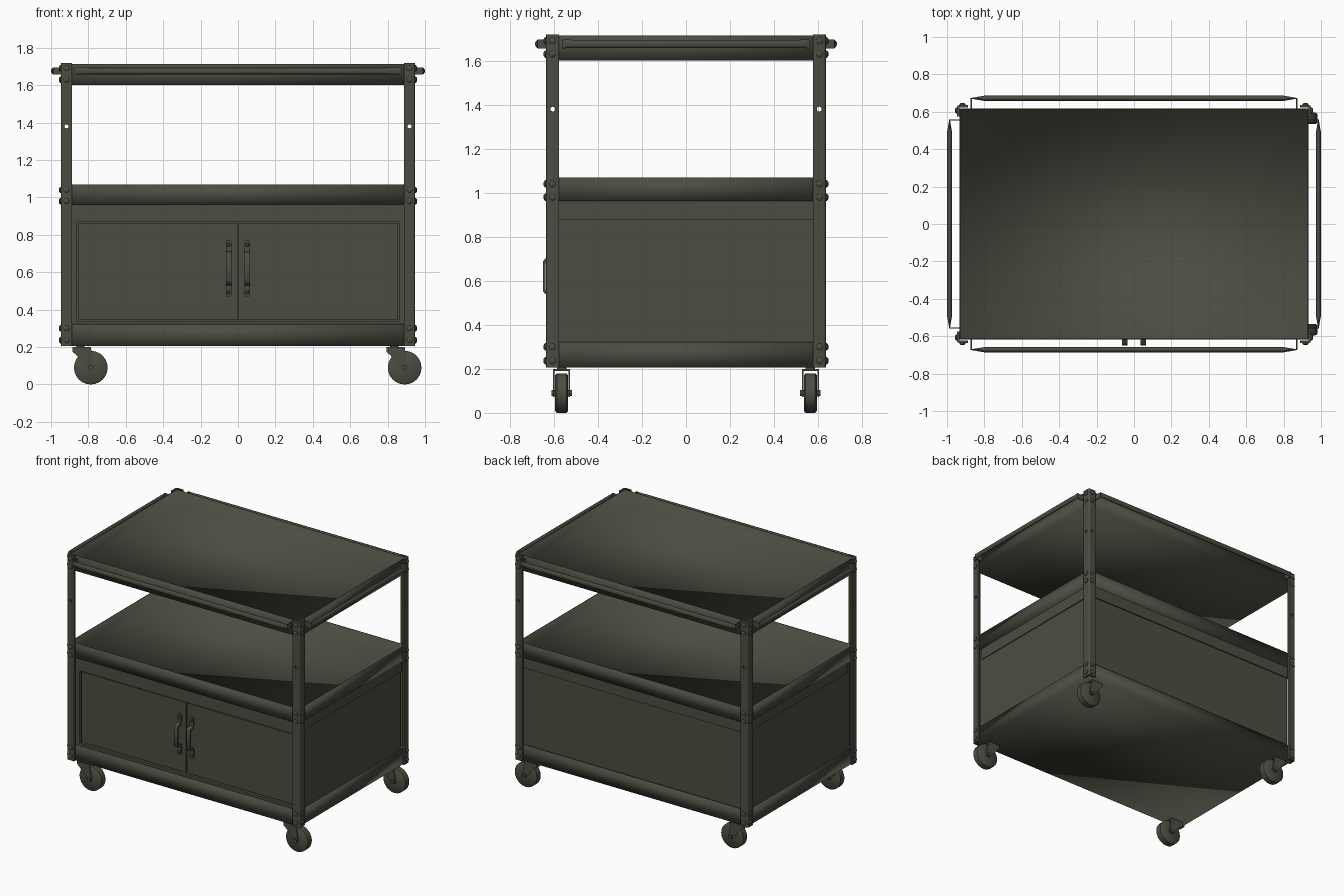
import bpy, bmesh, math
from mathutils import Matrix, Vector

if "Cube" in bpy.data.objects:
    bpy.data.objects.remove(bpy.data.objects["Cube"], do_unlink=True)

paint = bpy.data.materials.new("dark_olive_paint")
paint.use_nodes = True
COLOR = (0.075, 0.073, 0.055, 1)
paint.diffuse_color = COLOR
paint.node_tree.nodes["Principled BSDF"].inputs["Base Color"].default_value = COLOR


def finish(name, bm, smooth=None):
    """Turn a bmesh into a painted object; smooth is an angle in degrees."""
    bmesh.ops.recalc_face_normals(bm, faces=bm.faces)
    me = bpy.data.meshes.new(name)
    bm.to_mesh(me)
    bm.free()
    me.materials.append(paint)
    ob = bpy.data.objects.new(name, me)
    bpy.context.collection.objects.link(ob)
    if smooth:
        bpy.ops.object.select_all(action='DESELECT')
        ob.select_set(True)
        bpy.context.view_layer.objects.active = ob
        bpy.ops.object.shade_smooth_by_angle(angle=math.radians(smooth))
    return ob


def add_box(bm, lo, hi):
    lo, hi = Vector(lo), Vector(hi)
    size = hi - lo
    m = Matrix.Translation((lo + hi) / 2) @ Matrix.Diagonal((*size, 1))
    bmesh.ops.create_cube(bm, size=1, matrix=m)


def box(name, lo, hi):
    bm = bmesh.new()
    add_box(bm, lo, hi)
    return finish(name, bm)


def add_cylinder(bm, center, axis, r1, r2, depth, sides=16):
    turn = Vector((0, 0, 1)).rotation_difference(Vector(axis)).to_matrix().to_4x4()
    bmesh.ops.create_cone(bm, cap_ends=True, segments=sides, radius1=r1, radius2=r2,
                          depth=depth, matrix=Matrix.Translation(center) @ turn)


def add_prism(bm, points, offset):
    """Extrude a closed outline of 3D points along offset."""
    face = bm.faces.new([bm.verts.new(p) for p in points])
    new = bmesh.ops.extrude_face_region(bm, geom=[face])["geom"]
    bmesh.ops.translate(bm, vec=offset, verts=[v for v in new if isinstance(v, bmesh.types.BMVert)])


# Open sheet-metal pans: upright lips around a floor at the bottom, soft shading
def tray(name, z0, z1):
    bm = bmesh.new()
    add_box(bm, (-0.932, -0.618, z0), (0.932, 0.618, z1))
    bmesh.ops.recalc_face_normals(bm, faces=bm.faces)
    top = max(bm.faces, key=lambda f: f.calc_center_median().z)
    for thickness in (0.007, 0.0005):
        bmesh.ops.inset_region(bm, faces=[top], thickness=thickness)
    bmesh.ops.translate(bm, verts=top.verts, vec=(0, 0, z0 + 0.008 - z1))
    finish(name, bm, 180)


tray("top_tray", 1.6, 1.714)
tray("middle_tray", 0.963, 1.07)
tray("bottom_tray", 0.207, 0.323)

# Cabinet body with an upper band and a door frame
box("cabinet_body", (-0.905, -0.585, 0.22), (0.905, 0.595, 0.965))
box("cabinet_upper_band", (-0.912, -0.58, 0.878), (0.912, 0.603, 0.966))
bm = bmesh.new()
add_box(bm, (-0.905, -0.607, 0.868), (0.905, -0.58, 0.966))
add_box(bm, (-0.905, -0.607, 0.3), (0.905, -0.58, 0.338))
for s in (-1, 1):
    xs = sorted((s * 0.862, s * 0.905))
    add_box(bm, (xs[0], -0.607, 0.338), (xs[1], -0.58, 0.868))
finish("door_frame", bm)

# Doors with bowed pulls
for s, side in ((1, "left"), (-1, "right")):
    xs = sorted((s * 0.004, s * 0.854))
    box(side + "_door", (xs[0], -0.6, 0.346), (xs[1], -0.58, 0.861))
    bm = bmesh.new()
    hx = s * 0.05
    outer = [(0.53, -0.608), (0.54, -0.64), (0.553, -0.65)]
    inner = [(0.562, -0.638), (0.554, -0.63), (0.546, -0.6)]
    half = lambda pts: [(1.24 - z, y) for z, y in reversed(pts)]
    outline = outer + half(outer) + half(inner) + inner
    add_prism(bm, [(hx - 0.014, y, z) for z, y in outline], (0.028, 0, 0))
    for d in (-1, 1):
        z = 0.62 + d * 0.115
        add_box(bm, (hx - 0.015, -0.612, z - 0.025), (hx + 0.015, -0.598, z + 0.025))
        add_cylinder(bm, (hx, -0.605, z + d * 0.023), (0, -1, 0), 0.015, 0.015, 0.014)
        add_cylinder(bm, (hx, -0.615, z + d * 0.012), (0, -1, 0), 0.011, 0.006, 0.01)
    finish(side + "_door_pull", bm, 40)

# Hole cutters shared by the legs
cutters = []
for name, axis in (("hole_cutter_x", (1, 0, 0)), ("hole_cutter_y", (0, 1, 0))):
    bm = bmesh.new()
    for s in (-1, 1):
        c = (0, s * 0.605, 1.38) if axis[0] else (s * 0.917, 0, 1.38)
        add_cylinder(bm, c, axis, 0.011, 0.011, 3, 12)
    cutters.append(finish(name, bm))

# Angle-iron legs with a rounded corner and domed bolts
X, Y, T, W, R = 0.947, 0.636, 0.014, 0.06, 0.014
for sx, xname in ((1, "left"), (-1, "right")):
    for sy, yname in ((-1, "front"), (1, "back")):
        label = yname + "_" + xname
        arc = [math.radians(90 - 22.5 * i) for i in range(5)]
        corner = [(X - R + R * math.cos(a), Y - R + R * math.sin(a)) for a in arc]
        profile = [(X - W, Y), *corner, (X, Y - W), (X - T, Y - W), (X - T, Y - T), (X - W, Y - T)]
        bm = bmesh.new()
        add_prism(bm, [(sx * x, sy * y, 0.207) for x, y in profile], (0, 0, 1.511))
        leg = finish(label + "_leg", bm, 40)
        for c in cutters:
            mod = leg.modifiers.new("hole", 'BOOLEAN')
            mod.operation, mod.object, mod.solver = 'DIFFERENCE', c, 'EXACT'
        dg = bpy.context.evaluated_depsgraph_get()
        cut = bpy.data.meshes.new_from_object(leg.evaluated_get(dg))
        leg.modifiers.clear()
        leg.data = cut

        bm = bmesh.new()
        for z in (0.237, 0.3, 0.98, 1.04, 1.63, 1.69):
            for c, a in (((sx * 0.917, sy * Y, z), Vector((0, sy, 0))),
                         ((sx * X, sy * 0.607, z), Vector((sx, 0, 0)))):
                c = Vector(c)
                add_cylinder(bm, c + a * 0.002, a, 0.017, 0.017, 0.006, 12)
                add_cylinder(bm, c + a * 0.0075, a, 0.016, 0.009, 0.006, 12)
        finish(label + "_bolts", bm, 50)

for c in cutters:
    bpy.data.objects.remove(c, do_unlink=True)


# Push rails: tubes flattened at the ends, held off the top tray by thin tabs
def rail(name, length, start, reach, angle):
    bm = bmesh.new()
    rings = []
    for x, rn, rz in ((-length, 0.002, 0.02), (-length + 0.07, 0.014, 0.018),
                      (length - 0.07, 0.014, 0.018), (length, 0.002, 0.02)):
        ring = []
        for i in range(12):
            a = math.tau * i / 12
            ring.append(bm.verts.new((x, -reach + rn * math.cos(a), 1.676 + rz * math.sin(a))))
        rings.append(ring)
    for r1, r2 in zip(rings, rings[1:]):
        for i in range(12):
            j = (i + 1) % 12
            bm.faces.new((r1[i], r1[j], r2[j], r2[i]))
    bm.faces.new(rings[0])
    bm.faces.new(rings[-1])
    for s in (-1, 1):
        add_box(bm, (s * length - 0.003, -reach - 0.002, 1.656),
                (s * length + 0.003, -start, 1.696))
    bmesh.ops.rotate(bm, verts=bm.verts, matrix=Matrix.Rotation(angle, 3, 'Z'))
    finish(name, bm, 40)


rail("front_rail", 0.87, 0.615, 0.672, 0)
rail("back_rail", 0.87, 0.615, 0.672, math.pi)
rail("left_rail", 0.557, 0.93, 0.986, math.pi / 2)
rail("right_rail", 0.557, 0.93, 0.986, -math.pi / 2)

# Swivel casters, all trailing the same way
for mx, xname in ((0.836, "left"), (-0.842, "right")):
    for my, yname in ((-0.565, "front"), (0.565, "back")):
        label = yname + "_" + xname
        wx = mx + 0.055
        bm = bmesh.new()
        add_cylinder(bm, (wx, my, 0.09), (0, 1, 0), 0.09, 0.09, 0.044, 24)
        for s in (-1, 1):
            add_cylinder(bm, (wx, my + s * 0.026, 0.09), (0, s, 0), 0.09, 0.08, 0.008, 24)
        finish(label + "_wheel", bm, 50)

        bm = bmesh.new()
        add_cylinder(bm, (mx, my, 0.203), (0, 0, 1), 0.022, 0.022, 0.02)
        add_box(bm, (mx - 0.043, my - 0.038, 0.19), (mx + 0.055, my + 0.038, 0.2))
        add_cylinder(bm, (wx, my, 0.09), (0, 1, 0), 0.014, 0.014, 0.094, 10)
        for s in (-1, 1):
            y = my + s * 0.035 - 0.003
            outline = ((mx - 0.043, 0.2), (mx + 0.055, 0.2), (wx + 0.02, 0.09), (wx + 0.008, 0.073),
                       (wx - 0.012, 0.075), (mx - 0.02, 0.155), (mx - 0.043, 0.175))
            add_prism(bm, [(x, y, z) for x, z in outline], (0, 0.006, 0))
        finish(label + "_caster_fork", bm, 40)
